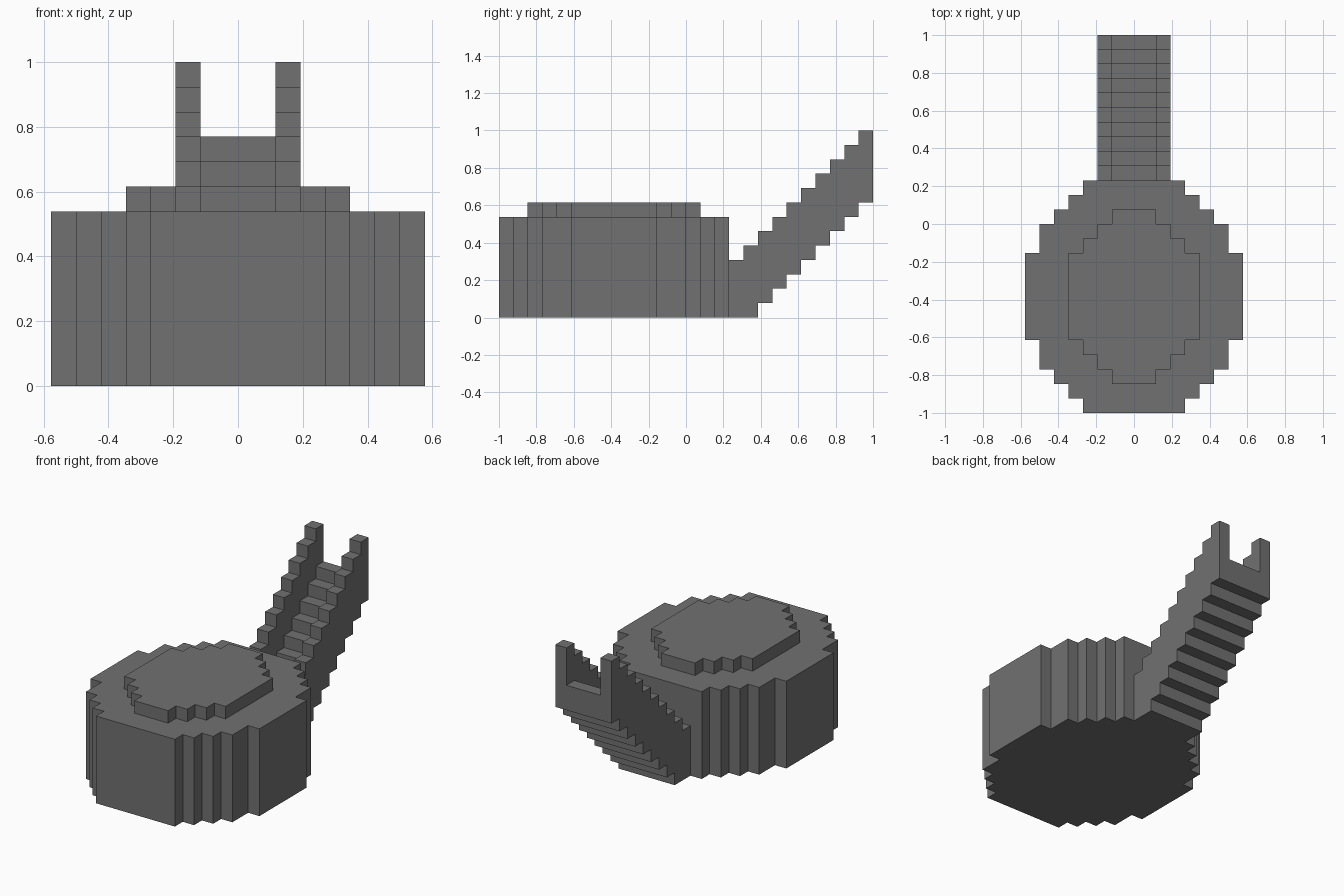
import bpy
import bmesh
from mathutils import Vector

cube = bpy.data.objects.get("Cube")
if cube:
    bpy.data.objects.remove(cube, do_unlink=True)

U = 1 / 13  # one block of the grid

grey = bpy.data.materials.new("mid_grey")
grey.use_nodes = True
grey.diffuse_color = (0.165, 0.165, 0.165, 1)
grey.node_tree.nodes["Principled BSDF"].inputs["Base Color"].default_value = grey.diffuse_color


def prism(name, outline, direction):
    """Extrude a closed outline, given in block units, into a solid."""
    bm = bmesh.new()
    face = bm.faces.new([bm.verts.new(Vector(p) * U) for p in outline])
    result = bmesh.ops.extrude_face_region(bm, geom=[face], use_keep_orig=True)
    moved = [v for v in result["geom"] if isinstance(v, bmesh.types.BMVert)]
    bmesh.ops.translate(bm, verts=moved, vec=Vector(direction) * U)
    bmesh.ops.recalc_face_normals(bm, faces=bm.faces)
    mesh = bpy.data.meshes.new(name)
    bm.to_mesh(mesh)
    bm.free()
    mesh.materials.append(grey)
    obj = bpy.data.objects.new(name, mesh)
    bpy.context.collection.objects.link(obj)
    return obj


def stepped_disc(name, rows, start, z, height):
    """Blocky disc from (half width, row depth) pairs, front to back."""
    right, y = [], start
    for half, depth in rows:
        right += [(half, y, z), (half, y + depth, z)]
        y += depth
    left = [(-x, yy, zz) for x, yy, zz in reversed(right)]
    return prism(name, right + left, (0, 0, height))


def stair(name, x, width, rise):
    """Rising stair, its top 'rise' blocks above the step number."""
    top, bottom = [], []
    for k in range(10):
        for y in (k + 3, k + 4):
            top.append((x, y, k + rise))
            if k > 0 or y == 3:
                bottom.append((x, y, max(0, k - 1)))
    # drop the repeated points along the flat foot
    bottom = [p for i, p in enumerate(bottom) if p not in bottom[:i]]
    return prism(name, top + bottom[::-1], (width, 0, 0))


# Round body and raised lid
body_front = [(3.5, 1), (4.5, 1), (5.5, 1), (6.5, 2)]
stepped_disc("body", body_front + [(7.5, 6)] + body_front[::-1], -13, 0, 7)
lid_front = [(1.5, 1), (2.5, 1), (3.5, 1)]
stepped_disc("lid", lid_front + [(4.5, 6)] + lid_front[::-1], -11, 7, 1)

# Sloping channel behind the body
stair("channel_floor", -1.5, 3, 1)
stair("channel_wall_left", 1.5, 1, 4)
stair("channel_wall_right", -2.5, 1, 4)
